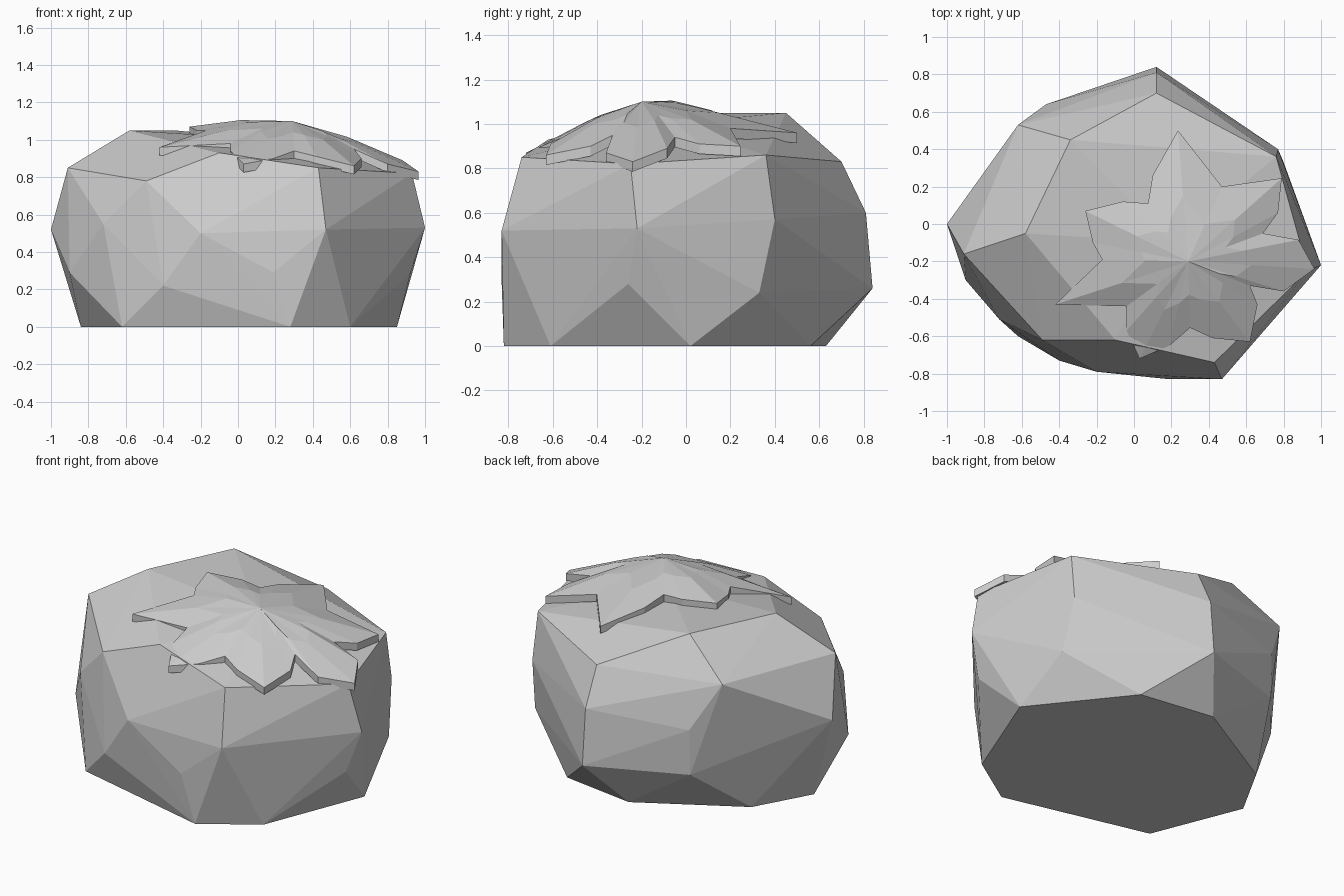
import bpy
import bmesh
from mathutils import Vector

if "Cube" in bpy.data.objects:
    bpy.data.objects.remove(bpy.data.objects["Cube"], do_unlink=True)


def make_material(name, colour):
    material = bpy.data.materials.new(name)
    material.use_nodes = True
    material.diffuse_color = colour
    shader = next(n for n in material.node_tree.nodes if n.type == "BSDF_PRINCIPLED")
    shader.inputs["Base Color"].default_value = colour
    return material


def make_object(name, bm, material):
    bmesh.ops.recalc_face_normals(bm, faces=bm.faces[:])
    mesh = bpy.data.meshes.new(name)
    bm.to_mesh(mesh)
    bm.free()
    mesh.materials.append(material)
    obj = bpy.data.objects.new(name, mesh)
    bpy.context.scene.collection.objects.link(obj)
    return obj


stone_grey = make_material("stone_grey", (0.6, 0.6, 0.6, 1.0))

# Boulder: corners of a faceted convex stone, ring by ring
foot = [(.6, -.61), (.85, .02), (.42, .56), (-.05, .63),
        (-.65, .29), (-.84, -.05), (-.62, -.6), (.28, -.82)]
lower_ring = [(-.9, -.3, .29), (-.4, -.73, .22), (.19, -.83, .29),
              (.92, -.26, .28), (.8, .33, .24), (.12, .84, .26), (-.47, .63, .28)]
middle_ring = [(-1, 0, .52), (-.72, -.51, .55), (-.2, -.79, .5), (.47, -.83, .52),
               (1, -.22, .53), (.77, .4, .57), (.12, .81, .6), (-.47, .64, .56)]
shoulder_ring = [(-.91, -.16, .85), (-.49, -.62, .78), (.43, -.74, .85),
                 (.93, -.25, .82), (.76, .36, .86), (.12, .7, .83), (-.62, .53, .84)]
crown = [(-.1, -.62, .93), (-.58, -.05, 1.05), (-.34, .45, 1.05), (.2, -.1, 1)]

bm = bmesh.new()
corners = [(x, y, 0) for x, y in foot] + lower_ring + middle_ring + shoulder_ring + crown
for corner in corners:
    bm.verts.new(corner)
hull = bmesh.ops.convex_hull(bm, input=bm.verts[:])
unused = [v for v in bm.verts if not v.link_faces]
bmesh.ops.delete(bm, geom=unused, context="VERTS")
make_object("boulder", bm, stone_grey)

# Cap: a ragged star-shaped sheet draped over the crown
rim = [(.235, .5, .96), (.47, .2, .98), (.79, .245, .9), (.77, .06, .91),
       (.69, -.05, .94), (.88, -.085, .89), (.965, -.24, .83), (.8, -.36, .87),
       (.62, -.33, .95), (.66, -.43, .9), (.62, -.63, .86), (.42, -.61, .91),
       (.3, -.555, .94), (.19, -.65, .9), (.03, -.72, .87), (-.04, -.57, .94),
       (-.04, -.44, .98), (-.42, -.43, .96), (-.17, -.19, 1.05), (-.22, -.1, 1.05),
       (-.26, .07, 1.07), (-.06, .12, 1.06), (.075, .11, 1.05), (.1, .26, 1.02)]
peak = Vector((.29, -.2, 1.1))

bm = bmesh.new()
top = bm.verts.new(peak)
outer = [bm.verts.new(point) for point in rim]
inner = [bm.verts.new(peak.lerp(Vector(point), .5) + Vector((0, 0, .02))) for point in rim]
for i in range(len(rim)):
    j = (i + 1) % len(rim)
    bm.faces.new((top, inner[j], inner[i]))
    bm.faces.new((inner[i], inner[j], outer[j], outer[i]))
if sum(f.normal.z for f in bm.faces) < 0:
    bmesh.ops.reverse_faces(bm, faces=bm.faces[:])

# Thicken the sheet downward
sheet = bm.faces[:]
underside = bmesh.ops.extrude_face_region(bm, geom=sheet, use_keep_orig=True)
for element in underside["geom"]:
    if isinstance(element, bmesh.types.BMVert):
        element.co.z -= .045
make_object("rock_cap", bm, stone_grey)
